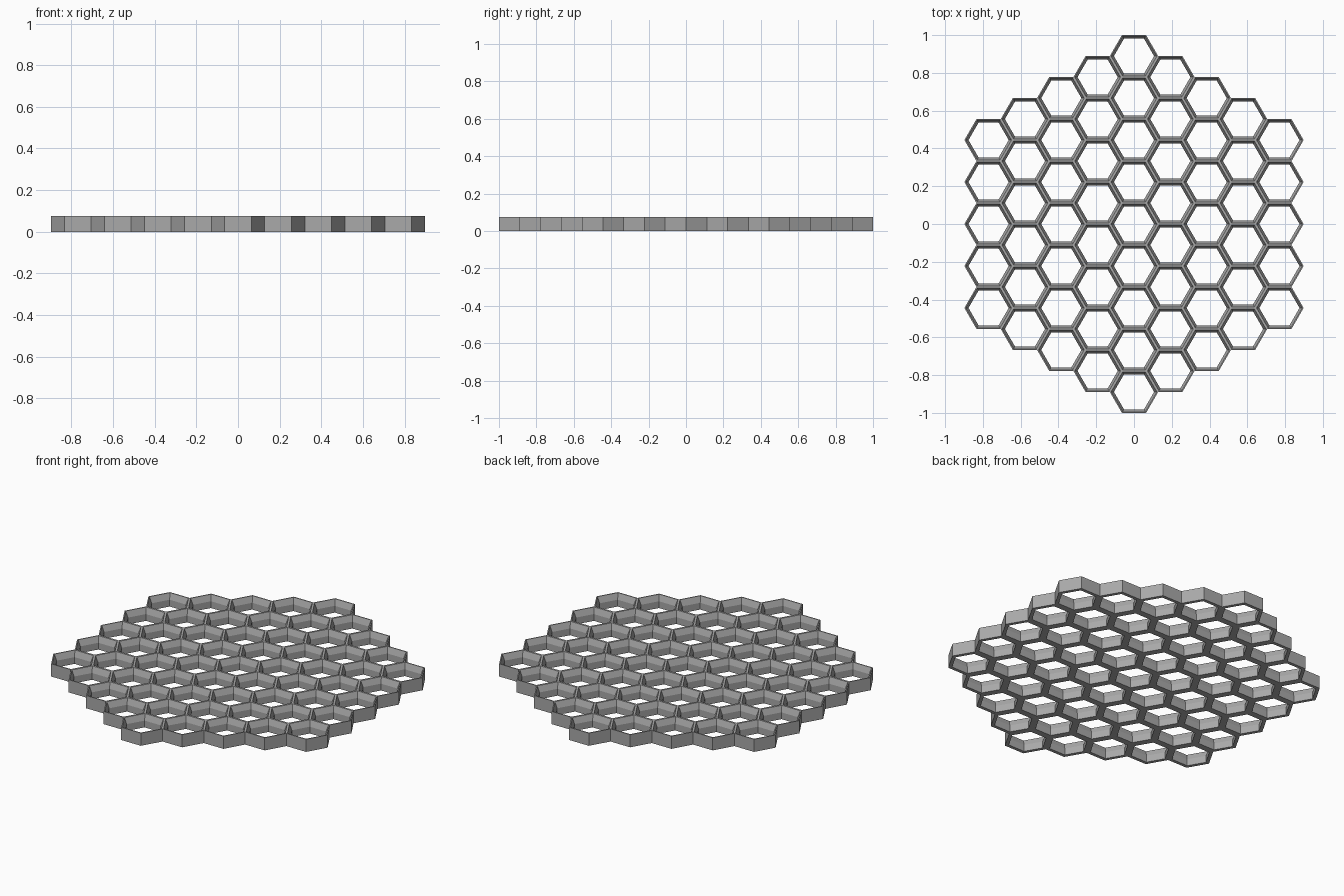
import bpy, bmesh, math

if "Cube" in bpy.data.objects:
    bpy.data.objects.remove(bpy.data.objects["Cube"], do_unlink=True)

RINGS = 4                  # rings of cells around the middle one
APOTHEM = 1 / (2 * RINGS + 1)
HEIGHT = 0.075

grey = bpy.data.materials.new("mid_grey")
grey.use_nodes = True
colour = (0.4, 0.4, 0.4, 1)
grey.diffuse_color = colour
grey.node_tree.nodes["Principled BSDF"].inputs["Base Color"].default_value = colour

# Wall cross-section: (inset from the outer side, height)
PROFILE = [(0, 0), (0, HEIGHT), (0.006, HEIGHT), (0.019, 0.04), (0.019, 0)]


def hexagon(bm, inset, z):
    r = (APOTHEM - inset) / math.cos(math.pi / 6)
    return [bm.verts.new((r * math.cos(k * math.pi / 3), r * math.sin(k * math.pi / 3), z))
            for k in range(6)]


# One hexagonal cell frame, shared by all cells
bm = bmesh.new()
loops = [hexagon(bm, inset, z) for inset, z in PROFILE]
for a, b in zip(loops, loops[1:] + loops[:1]):
    for k in range(6):
        n = (k + 1) % 6
        bm.faces.new((a[k], a[n], b[n], b[k]))
bmesh.ops.recalc_face_normals(bm, faces=bm.faces)
cell_mesh = bpy.data.meshes.new("cell_frame")
bm.to_mesh(cell_mesh)
bm.free()
cell_mesh.materials.append(grey)

# Honeycomb of cells in columns
for q in range(-RINGS, RINGS + 1):
    for s in range(2 * RINGS + 1 - abs(q)):
        cell = bpy.data.objects.new(f"cell_{q + RINGS}_{s}", cell_mesh)
        cell.location = (q * APOTHEM * math.sqrt(3),
                         (2 * s - 2 * RINGS + abs(q)) * APOTHEM, 0)
        bpy.context.collection.objects.link(cell)
